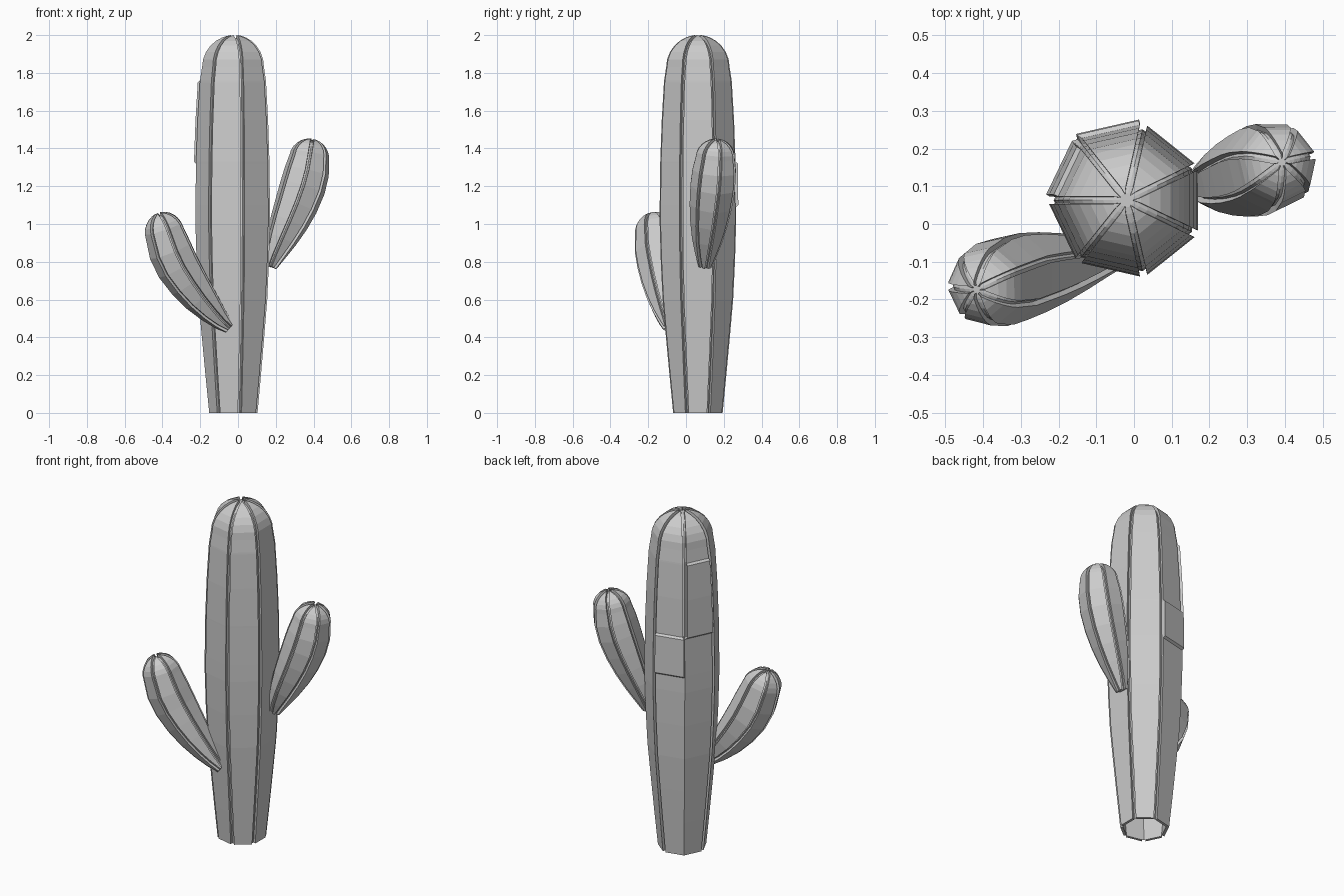
import bpy, bmesh
from math import sin, cos, pi, radians
from mathutils import Vector

if "Cube" in bpy.data.objects:
    bpy.data.objects.remove(bpy.data.objects["Cube"])

SIDES = 7
DEPTH = 0.017      # groove depth
GAP = 0.011        # half the groove width


def stations(body, cap, inset):
    """Rings (centre, radius, direction) along a stem, ending in a rounded cap."""
    pts = [Vector(b[:3]) for b in body]
    out = []
    for i, b in enumerate(body):
        a, c = pts[max(i - 1, 0)], pts[min(i + 1, len(pts) - 1)]
        out.append((pts[i], max(b[3] - inset, 0.005), (c - a).normalized()))
    p, r, t = out[-1]
    for ang in (14, 28, 42, 55, 67, 76, 83):
        a = radians(ang)
        out.append((p + t * (cap - inset) * sin(a), r * cos(a), t))
    return out


def corners(ring, phase):
    c, r, t = ring
    q = Vector((0, 0, 1)).rotation_difference(t)
    return [c + q @ Vector((r * cos(phase + 2 * pi * k / SIDES),
                            r * sin(phase + 2 * pi * k / SIDES), 0))
            for k in range(SIDES)]


def stem(name, body, cap, phase_deg, tweak=None, close_base=True):
    phase = radians(phase_deg)
    outer = stations(body, cap, 0)
    inner = stations(body, cap, DEPTH)
    bm = bmesh.new()

    # core: the floor of the grooves
    rings = [[bm.verts.new(v) for v in corners(s, phase)] for s in inner]
    for lo, hi in zip(rings, rings[1:]):
        for k in range(SIDES):
            n = (k + 1) % SIDES
            bm.faces.new((lo[k], lo[n], hi[n], hi[k]))
    bm.faces.new(rings[-1])
    if close_base:
        bm.faces.new(rings[0][::-1])

    # raised panels, one per side
    for k in range(SIDES):
        n = (k + 1) % SIDES
        strip = []
        for so, si in zip(outer, inner):
            o, i = corners(so, phase), corners(si, phase)
            t = min(GAP / (o[n] - o[k]).length, 0.45)
            left, right, push = tweak(k, so[0].z) if tweak else (1, 1, 0)
            tl, tr = t * left, 1 - t * right
            face_dir = ((o[k] + o[n]) / 2 - so[0]).normalized() * push
            strip.append([bm.verts.new(v) for v in (
                i[k].lerp(i[n], tl), o[k].lerp(o[n], tl) + face_dir,
                o[k].lerp(o[n], tr) + face_dir, i[k].lerp(i[n], tr))])
        for lo, hi in zip(strip, strip[1:]):
            for j in range(3):
                bm.faces.new((lo[j], lo[j + 1], hi[j + 1], hi[j]))
        bm.faces.new(strip[0][::-1])
        bm.faces.new(strip[-1])

    me = bpy.data.meshes.new(name)
    bm.to_mesh(me)
    bm.free()
    ob = bpy.data.objects.new(name, me)
    bpy.context.collection.objects.link(ob)
    return ob


def back_steps(k, z):
    """Rear corner of the trunk: ungrooved low down, with two raised pieces."""
    joined = 0 if z < 1.325 else 1
    if k == 5:
        return 1, joined, 0.012 if 1.095 < z < 1.325 else 0
    if k == 6:
        return joined, 1, 0.012 if 1.325 < z < 1.755 else 0
    return 1, 1, 0


# trunk
profile = [(0, .137), (.2, .157), (.4, .176), (.6, .194), (.8, .204), (1.0, .21),
           (1.09, .21), (1.1, .21), (1.32, .207), (1.33, .207), (1.55, .199),
           (1.75, .187), (1.76, .186), (1.83, .175)]
stem("trunk", [(-.02, .063, z, r) for z, r in profile], .171, 180 - 5 * 360 / 7 - 2 * 360 / 7,
     back_steps, close_base=False)

# arms
stem("left_arm", [(-.045, -.09, .45, .035), (-.09, -.095, .488, .055), (-.14, -.103, .54, .076),
                  (-.20, -.115, .61, .097), (-.26, -.128, .69, .113), (-.315, -.14, .775, .123),
                  (-.355, -.153, .86, .124), (-.385, -.163, .95, .112)], .116, 180)
stem("right_arm", [(.17, .102, .775, .040), (.195, .107, .84, .063), (.23, .114, .92, .087),
                   (.27, .124, 1.01, .107), (.308, .134, 1.10, .120), (.342, .145, 1.195, .127),
                   (.365, .153, 1.28, .124), (.377, .158, 1.35, .111)], .103, 13)
